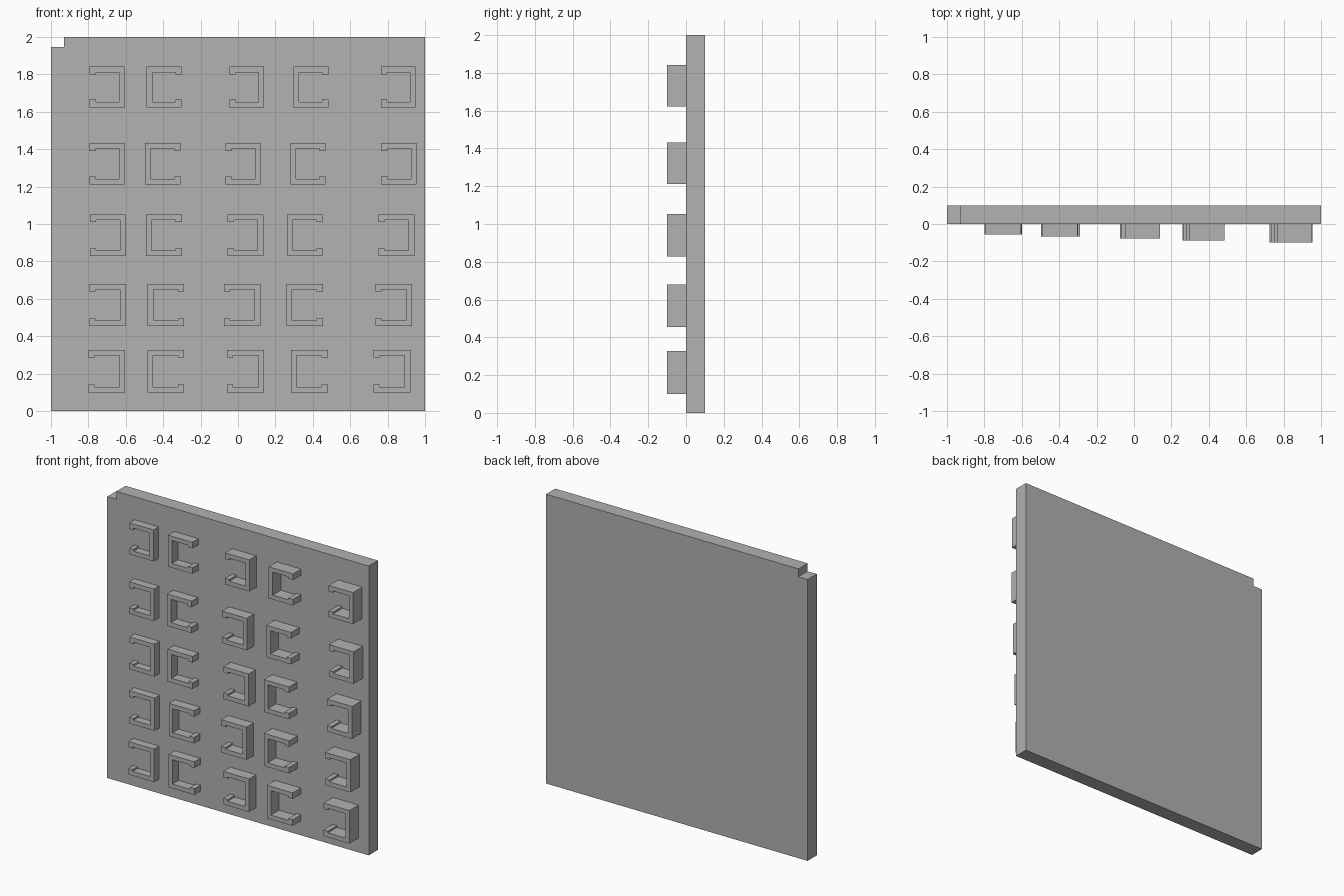
import bpy
import bmesh

cube = bpy.data.objects.get("Cube")
if cube:
    bpy.data.objects.remove(cube, do_unlink=True)

grey = bpy.data.materials.new("plain_grey")
grey.use_nodes = True
COLOUR = (0.445, 0.445, 0.445, 1)
grey.diffuse_color = COLOUR
grey.node_tree.nodes["Principled BSDF"].inputs["Base Color"].default_value = COLOUR


def extrude_profile(name, points, y_front, y_back):
    """Extrude an outline in the xz plane from y_front to y_back."""
    bm = bmesh.new()
    face = bm.faces.new([bm.verts.new((x, y_front, z)) for x, z in points])
    result = bmesh.ops.extrude_face_region(bm, geom=[face], use_keep_orig=True)
    moved = [v for v in result["geom"] if isinstance(v, bmesh.types.BMVert)]
    bmesh.ops.translate(bm, verts=moved, vec=(0, y_back - y_front, 0))
    bmesh.ops.recalc_face_normals(bm, faces=bm.faces)
    mesh = bpy.data.meshes.new(name)
    bm.to_mesh(mesh)
    bm.free()
    mesh.materials.append(grey)
    obj = bpy.data.objects.new(name, mesh)
    bpy.context.collection.objects.link(obj)
    return obj


def bracket_outline(cx, cz, width, height, side):
    """C shape with small inward lips; side is the x direction of its opening."""
    wall, lip, lip_depth = 0.03, 0.033, 0.042
    w, h = width / 2, height / 2
    upper = [(-w, h), (w, h), (w, h - lip_depth), (w - lip, h - lip_depth),
             (w - lip, h - wall), (-w + wall, h - wall)]
    lower = [(x, -z) for x, z in reversed(upper)]
    return [(cx + side * x, cz + z) for x, z in upper + lower]


# Back panel with one notched top corner
extrude_profile("panel", [(-1, 0), (1, 0), (1, 2), (-0.93, 2),
                          (-0.93, 1.945), (-1, 1.945)], 0, 0.1)

# Brackets: each row has a height, size and five centres; depth grows by column
rows = [
    (1.732, 0.186, 0.218, (-0.70, -0.395, 0.047, 0.39, 0.857)),
    (1.322, 0.189, 0.221, (-0.70, -0.402, 0.027, 0.374, 0.86)),
    (0.94, 0.191, 0.224, (-0.697, -0.396, 0.04, 0.357, 0.847)),
    (0.567, 0.194, 0.226, (-0.697, -0.386, 0.022, 0.357, 0.832)),
    (0.213, 0.197, 0.228, (-0.702, -0.386, 0.04, 0.382, 0.823)),
]
depths = (0.055, 0.066, 0.077, 0.089, 0.1)
for r, (cz, width, height, centres) in enumerate(rows, 1):
    for c, (cx, depth) in enumerate(zip(centres, depths)):
        side = -1 if c % 2 == 0 else 1
        extrude_profile(f"bracket_row{r}_column{c + 1}",
                        bracket_outline(cx, cz, width, height, side), -depth, 0)
